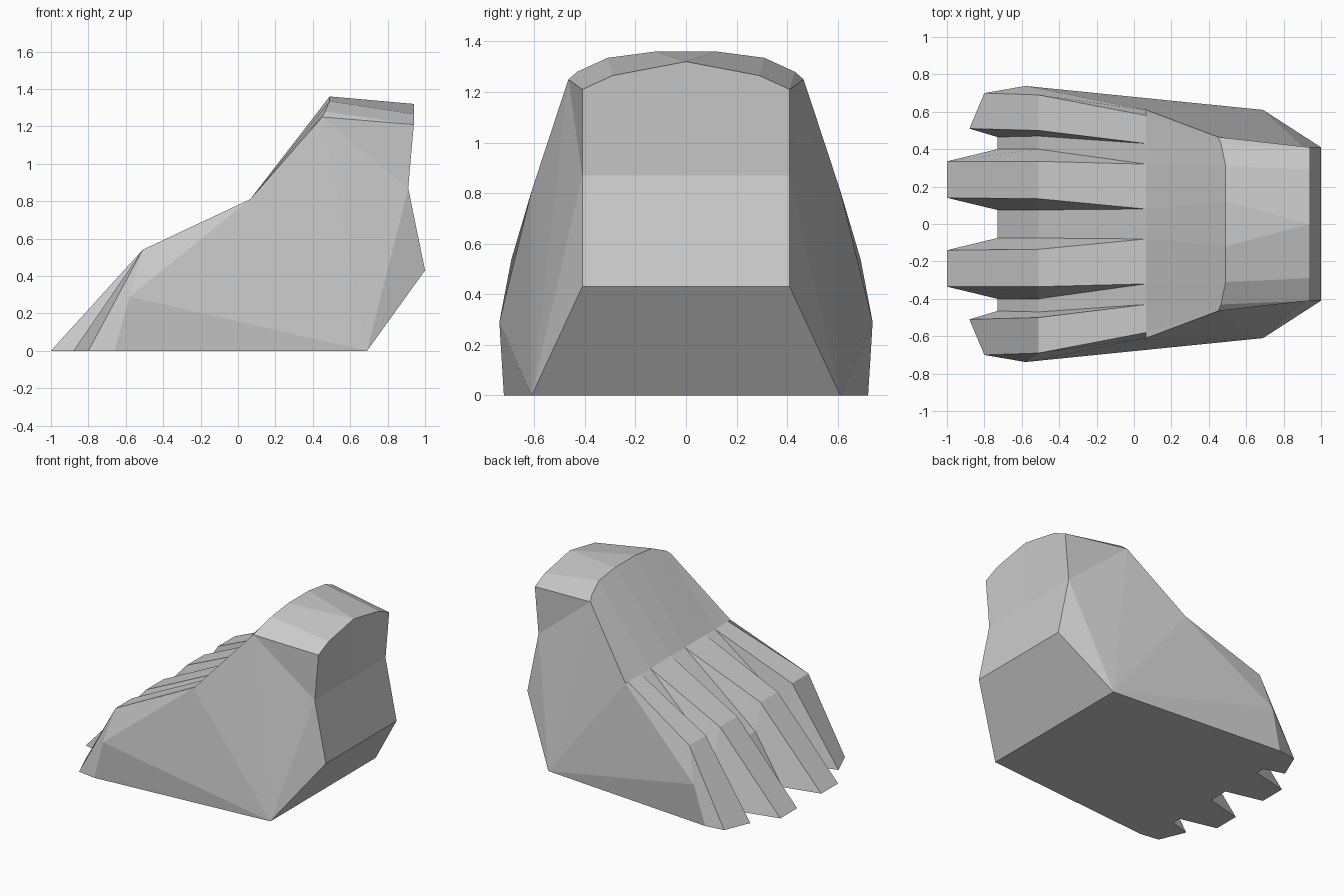
import bpy, bmesh

if "Cube" in bpy.data.objects:
    bpy.data.objects.remove(bpy.data.objects["Cube"])

# Half foot as lengthwise rows; columns run from the centre line to the outer side.
# Columns: groove floor x2, inner toe top x2, groove floor x2, outer toe top x2, side
ground = [(-.73, 0, 0), (-.73, .075, 0), (-1, .14, 0), (-1, .335, 0), (-.73, .40, 0),
          (-.73, .465, 0), (-.88, .51, 0), (-.80, .70, 0), (-.66, .72, 0)]
knuckle_y = [0, .075, .135, .335, .40, .47, .50, .69]
is_top = [0, 0, 1, 1, 0, 0, 1, 1]
knuckle = [(-.51, y, .54 if t else .35) for y, t in zip(knuckle_y, is_top)] + [(-.58, .738, .29)]
instep = [(.065, y, .81) for y in (0, .08, .08, .32, .32, .43, .43, .58, .61)]
arch = [(.49, 0, 1.36), (.49, .12, 1.36), (.49, .31, 1.335), (.465, .43, 1.28), (.45, .465, 1.25)]
ankle_front = [arch[i] for i in (0, 1, 1, 2, 2, 3, 3, 4, 4)]
rear = [(.94, 0, 1.32), (.94, .29, 1.265), (.94, .41, 1.21)]
ankle_rear = [rear[i] for i in (0, 0, 0, 1, 1, 2, 2, 2, 2)]

bm = bmesh.new()


def face(points):
    clean = list(dict.fromkeys(points))
    if len(clean) > 2:
        bm.faces.new([bm.verts.new(p) for p in clean])


# Toes, instep and top of the ankle
rows = [ground, knuckle, instep, ankle_front, ankle_rear]
for r0, r1 in zip(rows, rows[1:]):
    for i in range(8):
        face([r0[i], r0[i + 1], r1[i + 1], r1[i]])

# Side wall fanned around the heel corner
heel, heel_mid = (.69, .61, 0), (.69, 0, 0)
back, back_mid = (.91, .41, .87), (.91, 0, .87)
bulge, bulge_mid = (1, .41, .43), (1, 0, .43)
fan = [ground[-1], knuckle[-1], instep[-1], arch[-1], back, bulge]
for a, b in zip(fan, fan[1:]):
    face([a, b, heel])
face([arch[-1], rear[-1], back])

# Back of the ankle, heel and sole
face(rear + [back, back_mid])
face([back_mid, back, bulge, bulge_mid])
face([bulge_mid, bulge, heel, heel_mid])
face(ground + [heel, heel_mid])

# Mirror to the other half and weld
bmesh.ops.remove_doubles(bm, verts=bm.verts, dist=.0005)
bmesh.ops.mirror(bm, geom=bm.verts[:] + bm.edges[:] + bm.faces[:], axis='Y', merge_dist=.0005)
bmesh.ops.remove_doubles(bm, verts=bm.verts, dist=.0005)
bmesh.ops.recalc_face_normals(bm, faces=bm.faces)

mesh = bpy.data.meshes.new("paw_foot")
bm.to_mesh(mesh)
bm.free()
bpy.context.collection.objects.link(bpy.data.objects.new("paw_foot", mesh))
